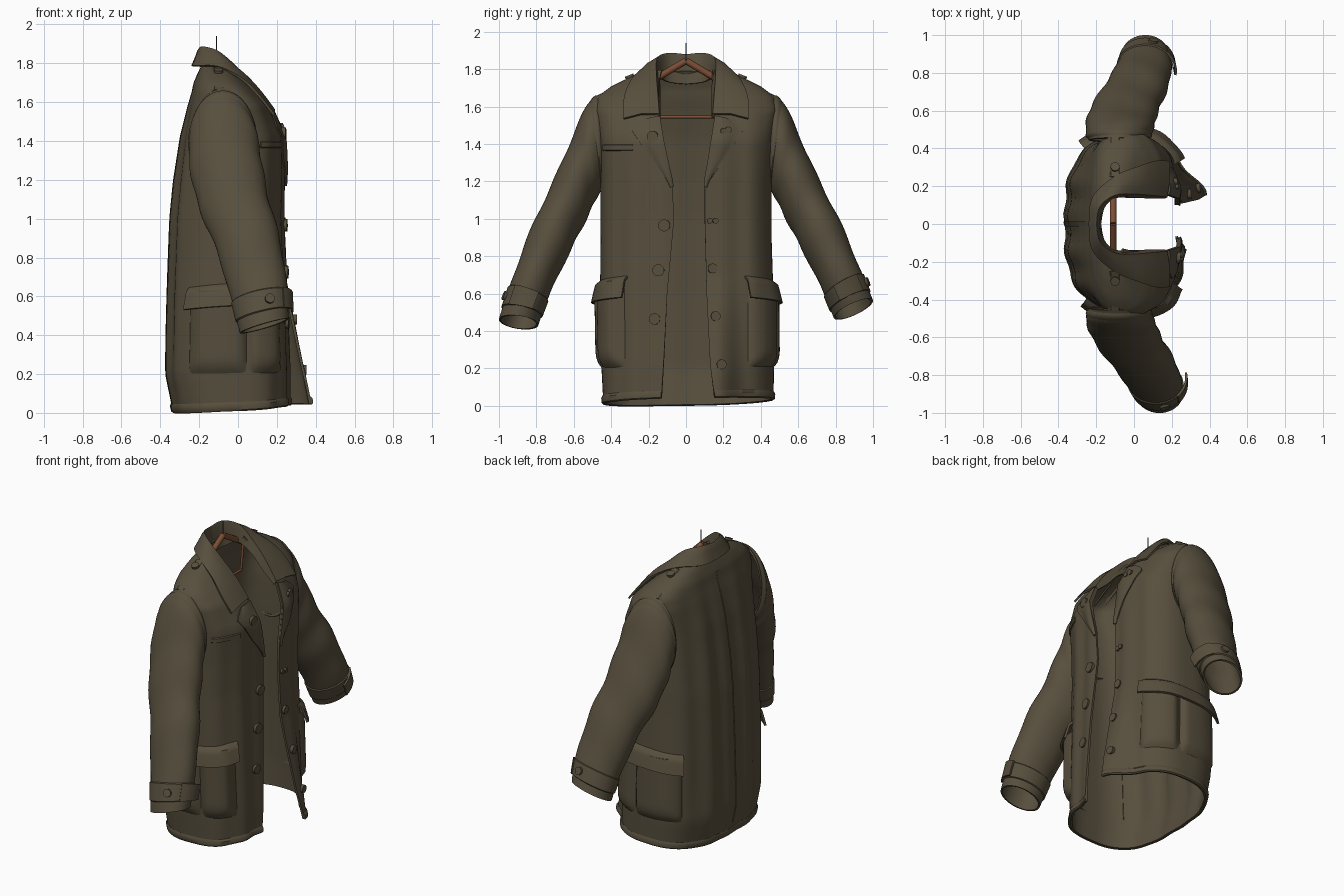
import bpy, bmesh, math
from mathutils import Vector

if "Cube" in bpy.data.objects:
    bpy.data.objects.remove(bpy.data.objects["Cube"])


def material(name, color):
    m = bpy.data.materials.new(name)
    m.diffuse_color = (*color, 1)
    m.use_nodes = True
    m.node_tree.nodes["Principled BSDF"].inputs["Base Color"].default_value = m.diffuse_color
    return m


CLOTH = material("olive brown cloth", (0.095, 0.077, 0.047))
WOOD = material("hanger wood", (0.20, 0.075, 0.035))
METAL = material("dark metal", (0.06, 0.06, 0.06))
P, PB = 0.65, 0.84  # boxiness of the torso section, rounder at the back


def finish(name, bm, mat, thick=0.0):
    bmesh.ops.recalc_face_normals(bm, faces=bm.faces)
    me = bpy.data.meshes.new(name)
    bm.to_mesh(me)
    bm.free()
    me.materials.append(mat)
    ob = bpy.data.objects.new(name, me)
    bpy.context.collection.objects.link(ob)
    bpy.ops.object.select_all(action='DESELECT')
    ob.select_set(True)
    bpy.context.view_layer.objects.active = ob
    if thick:
        mod = ob.modifiers.new("thickness", 'SOLIDIFY')
        mod.thickness, mod.offset = thick, 0
        bpy.ops.object.modifier_apply(modifier=mod.name)
    bpy.ops.object.shade_smooth_by_angle(angle=math.radians(40))
    return ob


def grid(name, rows, mat=CLOTH, closed=False, thick=0.012):
    bm = bmesh.new()
    vs = [[bm.verts.new(p) for p in r] for r in rows]
    n = len(rows[0])
    for r0, r1 in zip(vs, vs[1:]):
        for i in range(n if closed else n - 1):
            j = (i + 1) % n
            bm.faces.new((r0[i], r0[j], r1[j], r1[i]))
    return finish(name, bm, mat, thick)


def rod(name, a, b, r, mat, sides=10):
    a, b = Vector(a), Vector(b)
    bm = bmesh.new()
    bmesh.ops.create_cone(bm, cap_ends=True, segments=sides, radius1=r, radius2=r, depth=(b - a).length)
    q = (b - a).to_track_quat('Z', 'Y')
    for v in bm.verts:
        v.co = q @ v.co + (a + b) / 2
    return finish(name, bm, mat)


def button(name, loc, axis, r=0.028):
    loc, axis = Vector(loc), Vector(axis).normalized()
    rod(name, loc - axis * 0.008, loc + axis * 0.012, r, CLOTH, 20)


def spline(table, t):
    """Catmull-Rom through table rows, t in 0..1."""
    n = len(table) - 1
    i = min(int(t * n), n - 1)
    u = t * n - i
    a, b, c, d = (table[max(0, min(n, k))] for k in (i - 1, i, i + 1, i + 2))
    return [0.5 * (2 * q + (r - p) * u + (2 * p - 5 * q + 4 * r - s) * u * u
                   + (3 * q - p - 3 * r + s) * u ** 3) for p, q, r, s in zip(a, b, c, d)]


# torso rows: height, back x, front x, half width, opening edge at -y and +y
TORSO = [(0.0, -.325, .26, .435, .13, .15), (.2, -.362, .26, .445, .12, .13),
         (.6, -.352, .245, .452, .10, .11), (1.0, -.336, .228, .45, .065, .10),
         (1.2, -.317, .23, .45, .075, .10), (1.42, -.287, .228, .46, .12, .135),
         (1.58, -.25, .155, .485, .145, .16), (1.65, -.23, .085, .465, .145, .16),
         (1.70, -.22, .03, .40, .145, .16), (1.75, -.20, -.02, .30, .14, .155),
         (1.79, -.18, -.05, .18, .13, .14)]


def row(z):
    for r0, r1 in zip(TORSO, TORSO[1:]):
        if z <= r1[0]:
            u = max(0, (z - r0[0]) / (r1[0] - r0[0]))
            return [a + (b - a) * u for a, b in zip(r0, r1)][1:]
    return list(TORSO[-1][1:])


def power(v, p=P):
    return math.copysign(abs(v) ** p, v)


def angle_at(z, y):
    return math.copysign(math.asin(min(1, abs(y) / row(z)[2]) ** (1 / P)), y)


def torso(z, a, off=0.0):
    back, front, w = row(z)[:3]
    c, s = math.cos(a), math.sin(a)
    x = (back + front) / 2 + ((front - back) / 2 + off) * power(c, P if c > 0 else PB)
    y = (w + off) * power(s)
    low = max(0, 1 - z / 1.75)
    if c < 0:   # soft vertical folds down the back
        x -= 0.011 * math.cos((y - .04) * 34) * -c * min(1, low * 3, .25 + z * 2)
    else:       # front folds and the flared front corner
        x += 0.006 * math.sin(y * 40) * min(1, low * 3)
        if s > 0:
            x += 0.12 * max(0, 1 - z / .7) * math.exp(-((a - .15) / .3) ** 2)
    if s > 0:   # fuller on the left side
        y += .025 * s * s * max(0, 1 - z / .9)
    hem = max(0, 1 - z / .25) * (0.005 + 0.04 * (0.5 + 0.5 * c) + (0.012 * s))
    return Vector((x, y, z + hem))


def torso_row(z, off=0.0, n=128):
    e = row(z)
    a0, a1 = angle_at(z, e[4]), 2 * math.pi - abs(angle_at(z, e[3]))
    return [torso(z, a0 + (a1 - a0) * i / n, off) for i in range(n + 1)]


# body shell and hem band
ZS = [1.5 * i / 40 for i in range(41)] + [1.5 + .29 * i / 16 for i in range(1, 17)]
grid("coat_body", [torso_row(z) for z in ZS], thick=0.014)
grid("hem_band", [torso_row(z, o) for z, o in ((0, .004), (.006, .010), (.03, .011), (.042, .004))])

# sleeve sections: outer y, z, inner y, z, centre x, half depth
SLEEVE = [(.455, 1.665, .435, 1.16, -.08, .155), (.53, 1.60, .46, 1.15, -.075, .172),
          (.605, 1.43, .495, 1.09, -.06, .178), (.71, 1.20, .555, .97, -.02, .172),
          (.825, .97, .635, .82, .05, .158), (.925, .73, .735, .62, .105, .14),
          (.995, .56, .795, .475, .135, .12)]


def sleeve_pt(t, a, side, off=0.0):
    yo, zo, yi, zi, xc, hx = spline(SLEEVE, t)
    fold = 0.004 * math.sin(t * 30 + 2 * math.sin(a)) * math.sin(math.pi * t)
    if side < 0:    # right cuff hangs lower, left cuff lies further back
        zo, zi = zo - .10 * t ** 3, zi - .04 * t ** 3
    else:
        xc -= .075 * t * t
    u = Vector((0, yo - yi, zo - zi)) / 2
    u *= 1 + (off + fold) / u.length
    v = Vector((hx + off + fold, 0, .035 * t))
    p = Vector((xc, (yo + yi) / 2, (zo + zi) / 2)) + math.cos(a) * u + math.sin(a) * v
    return Vector((p.x, p.y * side, p.z))


def around(f, n=40):
    return [f(2 * math.pi * i / n) for i in range(n)]


def ease(i, n, a, b):
    return a + (b - a) * i / n


for side, tag in ((-1, "right"), (1, "left")):
    grid(tag + "_sleeve", [around(lambda a: sleeve_pt(i / 40, a, side)) for i in range(41)], closed=True)
    grid(tag + "_armhole_seam", [around(lambda a: sleeve_pt(t, a, side, o)) for t, o in
                                 ((.05, .0), (.07, .006), (.10, .006), (.12, .0))], closed=True)
    grid(tag + "_cuff_strap", [around(lambda a: sleeve_pt(t, a, side, o)) for t, o in
                               ((.86, .0), (.865, .009), (.935, .009), (.94, .0))], closed=True, thick=.008)
    # loose tab of the cuff strap
    grid(tag + "_cuff_tab", [[sleeve_pt(t, ease(i, 8, .9, 2.0), side, .012 + .03 * (i / 8) ** 2)
                              for i in range(9)] for t in (.86, .90, .94)])
    button(tag + "_cuff_button", sleeve_pt(.90, .3, side, .012), (.2, side, .4), .025)

    # bellows pocket wrapped around the hip, creased at the corner
    A0, A1, N = .64, 2.2, 40
    rows = []
    for k in range(15):
        z = .20 + .43 * k / 14
        r = []
        for i in range(N + 1):
            a = ease(i, N, A0, A1)
            puff = min(1, 6 * i / N, 6 * (N - i) / N, (k + .01) / 2.5) ** .5
            puff *= 1 - .9 * math.exp(-((a - 1.41) / .06) ** 2)
            r.append(torso(z, side * a, -.004 + .036 * puff))
        rows.append(r)
    grid(tag + "_hip_pocket", rows)
    # slanted pocket flap
    rows = []
    for k in range(7):
        rows.append([torso(.69 - .05 * i / N - .11 * k / 6, side * ease(i, N, A0 - .05, A1 + .03),
                           (.004 if k == 0 else .024 + .026 * k / 6)) for i in range(N + 1)])
    grid(tag + "_pocket_flap", rows, thick=.014)

    # lapel, folded back from the opening
    rows = []
    for k in range(13):
        u = k / 12
        z = 1.17 + .38 * u
        yi = row(z)[3 if side < 0 else 4] - .004
        yo = yi + .012 + .15 * min(1, u / .86) - max(0, u - .86) * .55
        r = []
        for i in range(9):
            y = ease(i, 8, yi, yo)
            zz = z - .02 * u * i / 8
            r.append(torso(zz, angle_at(zz, side * y), .008 + .010 * math.sin(math.pi * min(1, i / 8 + .15))))
        rows.append(r)
    grid(tag + "_lapel", rows)

    # shoulder strap with button
    rows = []
    for dx in (-.035, -.02, .02, .035):
        rows.append([(-.10 + dx, side * ease(i, 8, .25, .46), ease(i, 8, 1.778, 1.662)
                      - (.015 if abs(dx) > .03 else 0)) for i in range(9)])
    grid(tag + "_shoulder_strap", rows, thick=.008)
    button(tag + "_strap_button", (-.10, side * .30, 1.757), (0, side * .4, 1), .024)

# collar: base, fold line and outer edge from back centre to front point
BASE = [(-.18, 0, 1.72), (-.16, .09, 1.73), (-.10, .142, 1.75), (.0, .142, 1.70), (.085, .142, 1.61), (.165, .142, 1.54)]
FOLD = [(-.20, 0, 1.868), (-.18, .095, 1.875), (-.10, .155, 1.85), (.0, .162, 1.765), (.095, .155, 1.665), (.175, .147, 1.555)]
EDGE = [(-.235, 0, 1.785), (-.215, .14, 1.785), (-.10, .25, 1.78), (.025, .305, 1.715), (.11, .333, 1.63), (.185, .333, 1.535)]
rows = []
for i in range(-30, 31):
    b, f, e = (Vector(spline(tab, abs(i) / 30)) for tab in (BASE, FOLD, EDGE))
    side = -1 if i < 0 else 1
    up = Vector((0, 0, .006))
    pts = [b, b.lerp(f, .6), f.lerp(b, .1), f + up, f.lerp(e, .12) + up,
           f.lerp(e, .5) + Vector((.006, 0, .014)), e]
    rows.append([(p.x, p.y * side, p.z) for p in pts])
grid("collar", rows, thick=.012)

# front buttons and fasteners: y, height, radius
FRONT = [(-.17, 1.44, .03), (-.115, .965, .032), (-.145, .725, .032), (-.165, .465, .03),
         (.125, .99, .015), (.155, .99, .015), (.14, .735, .026), (.155, .48, .026), (.185, .215, .026),
         (.19, 1.47, .015), (.215, 1.475, .018)]
for k, (y, z, r) in enumerate(FRONT):
    lift = .022 if z > 1.4 else .008
    button("front_button_%d" % k, torso(z, angle_at(z, y), lift), (1, y * .6, 0), r)

# chest pocket welt and back seam
grid("chest_welt", [[torso(z, angle_at(z, ease(i, 12, -.435, -.28)), o) for i in range(13)]
                    for z, o in ((1.365, .0), (1.37, .010), (1.392, .010), (1.397, .0))], thick=.008)
grid("back_seam", [[torso(z, math.pi + d, .006) for d in (-.004, 0, .004)] for z in ZS[2:52]], thick=.004)

# hanger
for side, tag in ((-1, "right"), (1, "left")):
    rod(tag + "_hanger_arm", (-.11, 0, 1.845), (-.11, side * .22, 1.715), .018, WOOD)
    rod(tag + "_hanger_end", (-.11, side * .21, 1.72), (-.11, side * .19, 1.545), .008, WOOD)
rod("hanger_bar", (-.11, -.19, 1.545), (-.11, .19, 1.545), .008, WOOD)
rod("hanger_hook", (-.11, 0, 1.84), (-.11, 0, 1.94), .003, METAL)
